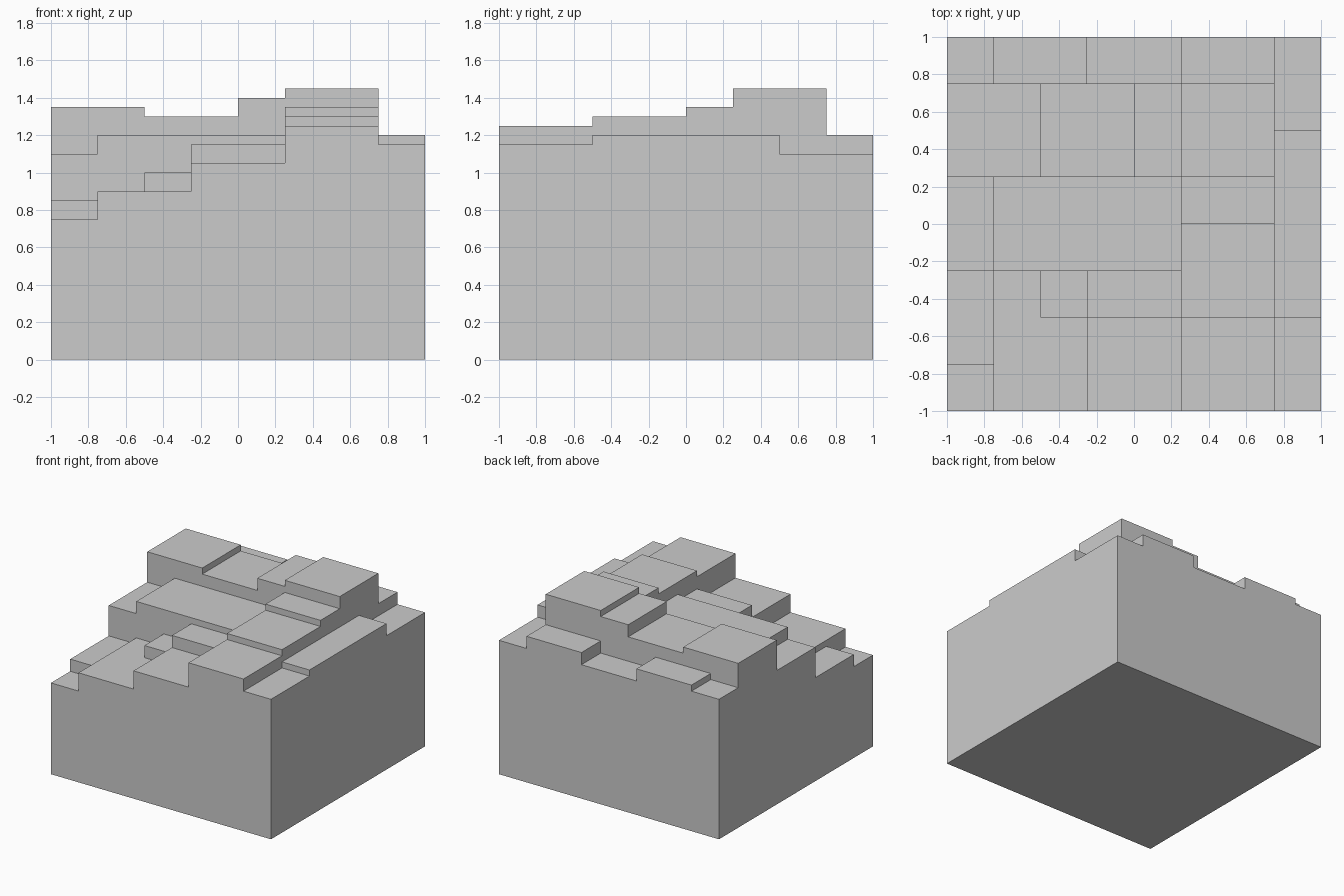
import bpy, bmesh

if "Cube" in bpy.data.objects:
    bpy.data.objects.remove(bpy.data.objects["Cube"])

# Terraces: x0, x1, y0, y1, top height (later entries override earlier ones)
TERRACES = [
    # front rows
    (-1, -.75, -1, -.75, .75), (-1, -.75, -.75, -.25, .85),
    (-.75, -.25, -1, -.25, .90), (-.5, -.25, -.5, -.25, 1.00),
    (-.25, .25, -1, -.5, 1.05), (-.25, .25, -.5, -.25, 1.15),
    (.25, .75, -1, -.5, 1.25), (.25, .75, -.5, 0, 1.30),
    # middle row
    (-1, -.75, -.25, .25, 1.10), (-.75, .25, -.25, .25, 1.20),
    (.25, .75, 0, .25, 1.35),
    # high ridge
    (-1, -.5, .25, .75, 1.35), (-.5, 0, .25, .75, 1.30),
    (0, .25, .25, .75, 1.40), (.25, .75, .25, .75, 1.45),
    # back ledge
    (-1, -.75, .75, 1, 1.15), (-.75, -.25, .75, 1, 1.20),
    (-.25, .25, .75, 1, 1.10), (.25, .75, .75, 1, 1.20),
    # right ledge
    (.75, 1, -1, -.5, 1.15), (.75, 1, -.5, .5, 1.20), (.75, 1, .5, 1, 1.10),
]
N, CELL = 8, 0.25
height = {}
for x0, x1, y0, y1, h in TERRACES:
    for i in range(round((x0 + 1) / CELL), round((x1 + 1) / CELL)):
        for j in range(round((y0 + 1) / CELL), round((y1 + 1) / CELL)):
            height[i, j] = h

levels = [0.0] + sorted(set(height.values()))
bm = bmesh.new()
verts = {}


def vert(i, j, k):
    if (i, j, k) not in verts:
        verts[i, j, k] = bm.verts.new((-1 + i * CELL, -1 + j * CELL, levels[k]))
    return verts[i, j, k]


def quad(*corners):
    bm.faces.new([vert(*c) for c in corners])


# One closed skin: tops, base and only the exposed part of each wall
for (i, j), h in height.items():
    top = levels.index(h)
    ring = [(i, j), (i + 1, j), (i + 1, j + 1), (i, j + 1)]
    quad(*[(a, b, top) for a, b in ring])
    quad(*[(a, b, 0) for a, b in reversed(ring)])
    for n, (di, dj) in enumerate([(0, -1), (1, 0), (0, 1), (-1, 0)]):
        low = levels.index(height.get((i + di, j + dj), 0.0))
        p, q = ring[n], ring[(n + 1) % 4]
        for k in range(low, top):
            quad((*p, k), (*q, k), (*q, k + 1), (*p, k + 1))

# Merge coplanar faces into clean flat terraces and walls
bmesh.ops.dissolve_limit(bm, angle_limit=0.01, verts=bm.verts[:], edges=bm.edges[:])
mesh = bpy.data.meshes.new("terraced_block")
bm.to_mesh(mesh)
bm.free()
bpy.context.collection.objects.link(bpy.data.objects.new("terraced_block", mesh))
